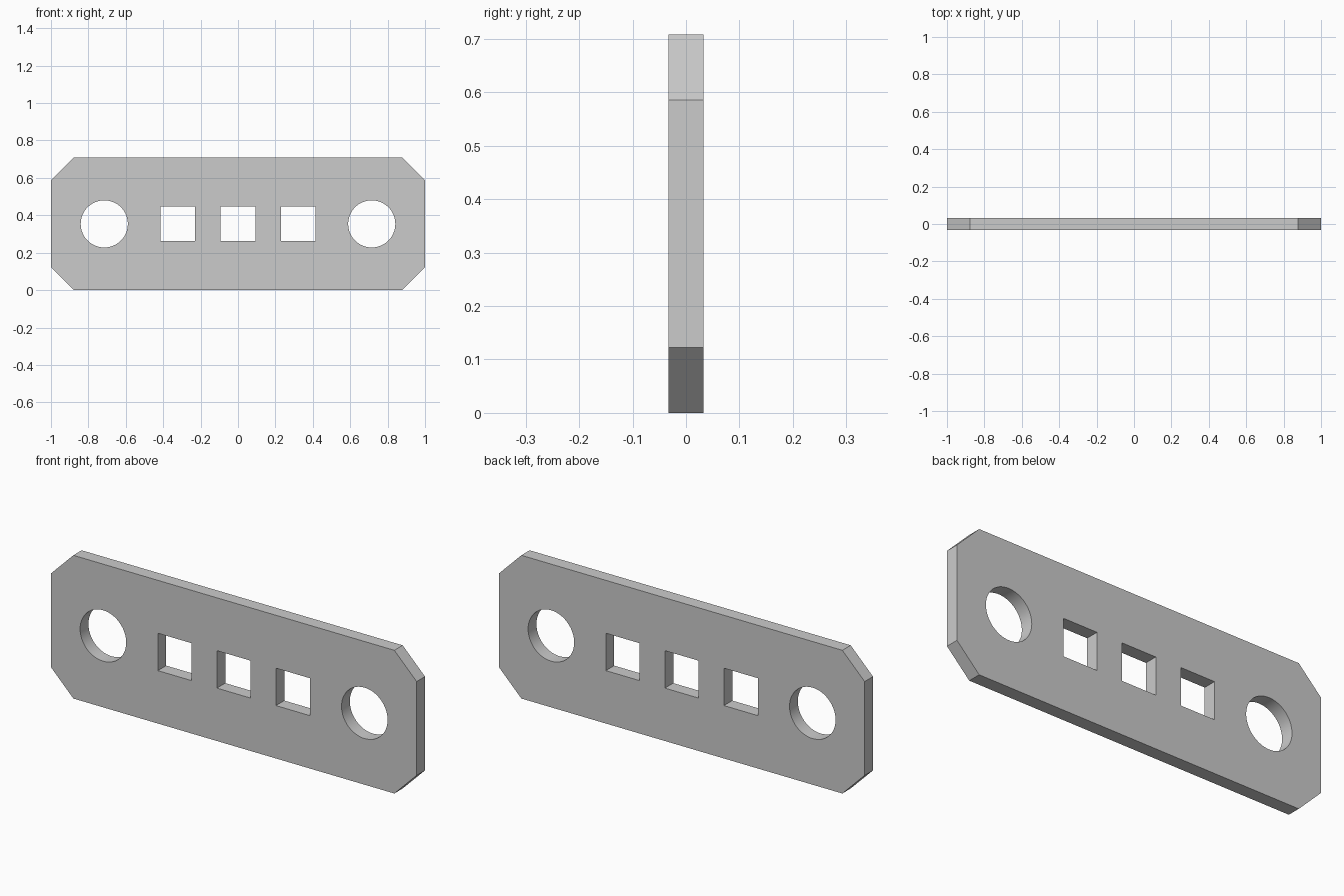
import bpy
import bmesh
from math import cos, sin, pi, radians

if "Cube" in bpy.data.objects:
    bpy.data.objects.remove(bpy.data.objects["Cube"])

HEIGHT, HALF_T, CH = 0.708, 0.0325, 0.122
MID = HEIGHT / 2

# Plate profile: filled 2D curve, inner loops become through-holes
curve = bpy.data.curves.new("plate_profile", 'CURVE')
curve.dimensions = '2D'
curve.fill_mode = 'BOTH'
curve.extrude = HALF_T


def add_loop(points):
    spline = curve.splines.new('POLY')
    spline.points.add(len(points) - 1)
    for p, (x, z) in zip(spline.points, points):
        p.co = (x, z, 0, 1)
    spline.use_cyclic_u = True


def circle(cx, cz, r, n=64):
    return [(cx + r * cos(2 * pi * i / n), cz + r * sin(2 * pi * i / n)) for i in range(n)]


def square(cx, cz, h):
    return [(cx - h, cz - h), (cx + h, cz - h), (cx + h, cz + h), (cx - h, cz + h)]


# Outline with chamfered corners
right = [(1 - CH, 0), (1, CH), (1, HEIGHT - CH), (1 - CH, HEIGHT)]
add_loop(right + [(-x, z) for x, z in reversed(right)])

# Round bolt holes and square slots
for x in (-0.715, 0.715):
    add_loop(circle(x, MID, 0.126))
for x in (-0.323, 0, 0.323):
    add_loop(square(x, MID, 0.0925))

plate = bpy.data.objects.new("mounting_plate", curve)
bpy.context.collection.objects.link(plate)
plate.rotation_euler = (radians(90), 0, 0)
bpy.context.view_layer.objects.active = plate
plate.select_set(True)
bpy.ops.object.convert(target='MESH')
plate = bpy.context.object
plate.name = "mounting_plate"
bpy.ops.object.transform_apply(location=False, rotation=True, scale=False)

# Weld caps to walls
bm = bmesh.new()
bm.from_mesh(plate.data)
bmesh.ops.remove_doubles(bm, verts=bm.verts, dist=1e-4)
bmesh.ops.recalc_face_normals(bm, faces=bm.faces)
bm.to_mesh(plate.data)
bm.free()
bpy.ops.object.shade_smooth_by_angle(angle=radians(30))
